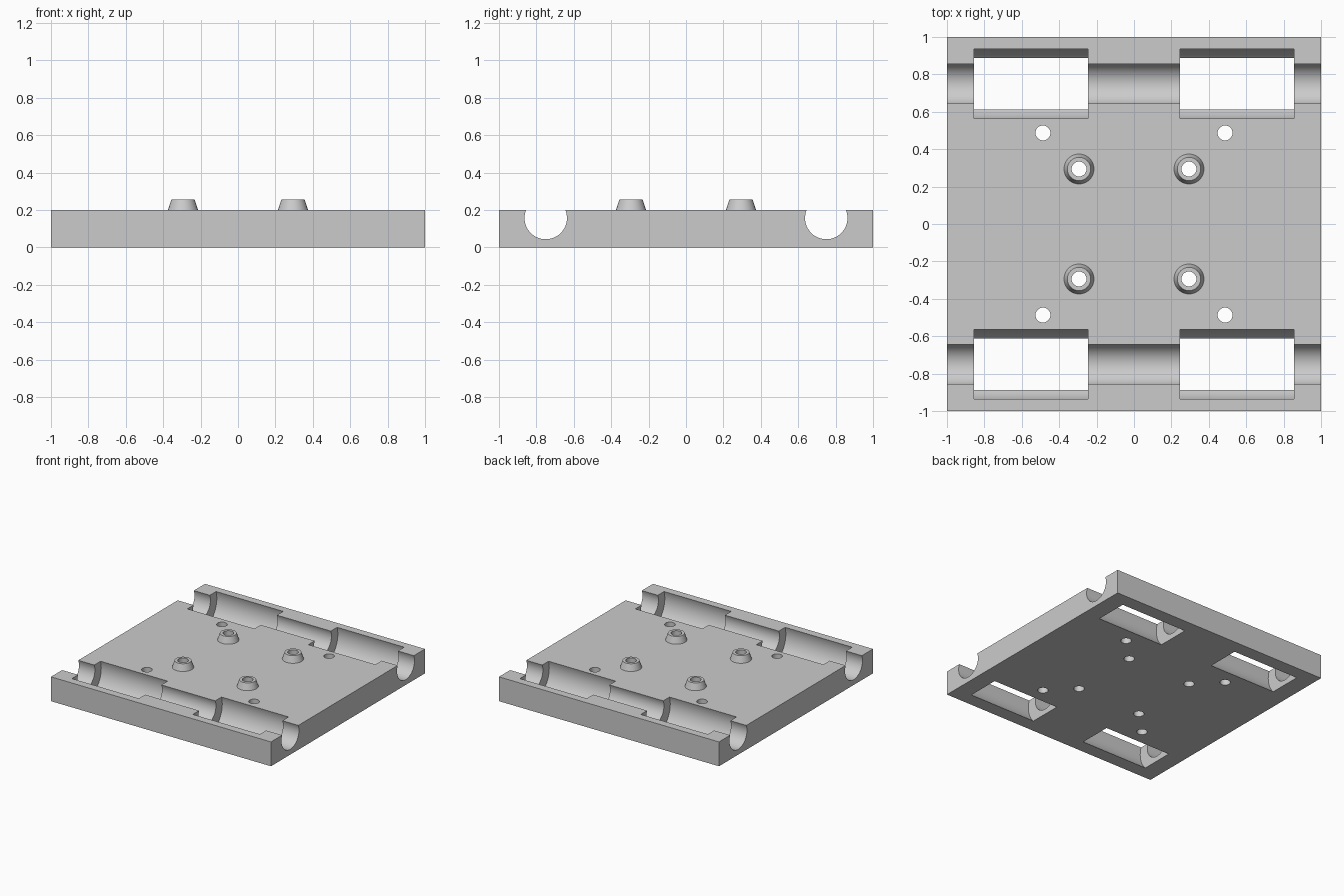
import bpy
import math

if "Cube" in bpy.data.objects:
    bpy.data.objects.remove(bpy.data.objects["Cube"], do_unlink=True)

THICK = 0.2      # plate thickness
RAIL_Y = 0.75    # distance of the rod channels from the centre

grey = bpy.data.materials.new("light grey")
grey.use_nodes = True
grey.diffuse_color = (0.6, 0.6, 0.6, 1)
grey.node_tree.nodes["Principled BSDF"].inputs["Base Color"].default_value = (0.6, 0.6, 0.6, 1)


def rod(name, radius, length, centre, along_x=False, sides=64):
    turn = (0, math.pi / 2, 0) if along_x else (0, 0, 0)
    bpy.ops.mesh.primitive_cylinder_add(vertices=sides, radius=radius, depth=length,
                                        location=centre, rotation=turn)
    obj = bpy.context.object
    obj.name = name
    return obj


def combine(target, tool, operation):
    """Merge or cut the tool, then discard it."""
    mod = target.modifiers.new(tool.name, "BOOLEAN")
    mod.operation = operation
    mod.solver = "EXACT"
    mod.object = tool
    bpy.context.view_layer.objects.active = target
    bpy.ops.object.modifier_apply(modifier=mod.name)
    bpy.data.objects.remove(tool, do_unlink=True)


# Square base plate
bpy.ops.mesh.primitive_cube_add(size=1, location=(0, 0, THICK / 2))
plate = bpy.context.object
plate.name = "carriage_plate"
plate.scale = (2, 2, THICK)
bpy.ops.object.transform_apply(location=True, rotation=True, scale=True)
plate.data.materials.append(grey)

corners = [(sx, sy) for sx in (-1, 1) for sy in (-1, 1)]

# Tapered standoffs, rooted inside the plate
for sx, sy in corners:
    bpy.ops.mesh.primitive_cone_add(vertices=48, radius1=0.09, radius2=0.0625, depth=0.085,
                                    location=(sx * 0.294, sy * 0.294, 0.2125))
    boss = bpy.context.object
    boss.name = "standoff"
    boss.data.materials.append(grey)
    combine(plate, boss, "UNION")

# Rod channels across the full width
for sy in (-1, 1):
    combine(plate, rod("rod_channel", 0.1135, 2.4, (0, sy * RAIL_Y, 0.157), True), "DIFFERENCE")

# Bearing pockets and screw holes, open through the underside
for sx, sy in corners:
    combine(plate, rod("bearing_pocket", 0.196, 0.61, (sx * 0.55, sy * RAIL_Y, 0.14), True),
            "DIFFERENCE")
    for offset in (0.294, 0.487):
        combine(plate, rod("screw_hole", 0.04, 1, (sx * offset, sy * offset, 0.1), sides=32),
                "DIFFERENCE")

# Smooth the curved walls, keep the edges crisp
bpy.ops.object.select_all(action="DESELECT")
plate.select_set(True)
bpy.context.view_layer.objects.active = plate
bpy.ops.object.shade_smooth_by_angle(angle=math.radians(25))
